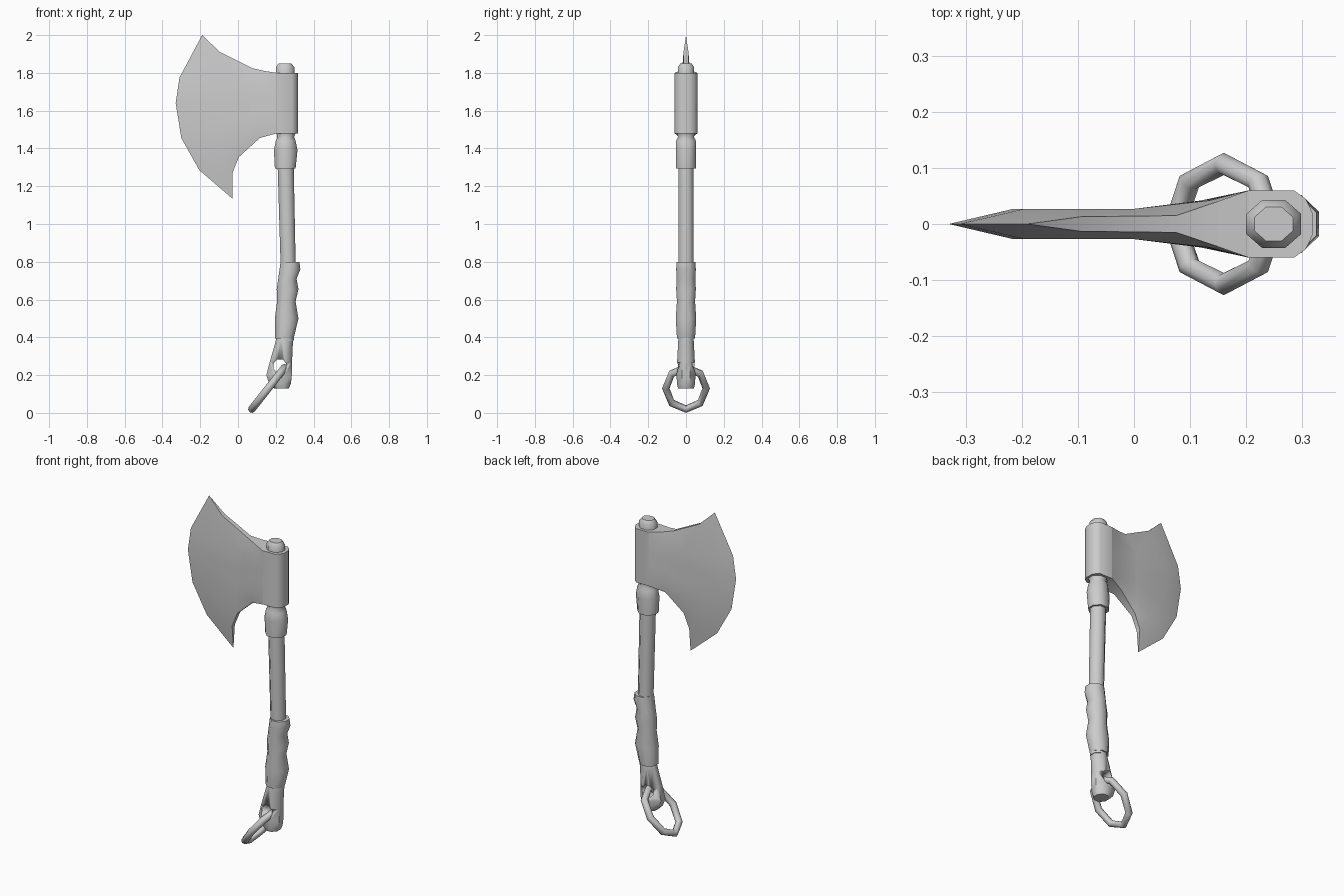
import bpy, bmesh, math
from mathutils import Vector

cube = bpy.data.objects.get("Cube")
if cube:
    bpy.data.objects.remove(cube, do_unlink=True)

grey = bpy.data.materials.new("plain grey")
grey.use_nodes = True
grey.diffuse_color = (0.6, 0.6, 0.6, 1)
grey.node_tree.nodes["Principled BSDF"].inputs["Base Color"].default_value = (0.6, 0.6, 0.6, 1)


def finish(name, bm, angle=50):
    bmesh.ops.remove_doubles(bm, verts=bm.verts, dist=0.0001)
    bmesh.ops.recalc_face_normals(bm, faces=bm.faces)
    mesh = bpy.data.meshes.new(name)
    bm.to_mesh(mesh)
    bm.free()
    obj = bpy.data.objects.new(name, mesh)
    bpy.context.collection.objects.link(obj)
    mesh.materials.append(grey)
    bpy.ops.object.select_all(action='DESELECT')
    obj.select_set(True)
    bpy.context.view_layer.objects.active = obj
    bpy.ops.object.shade_smooth_by_angle(angle=math.radians(angle))
    return obj


def bridge(bm, rings, closed=False):
    """Join successive loops of vertices with quads."""
    n = len(rings[0])
    pairs = list(zip(rings, rings[1:]))
    if closed:
        pairs.append((rings[-1], rings[0]))
    for a, b in pairs:
        for i in range(n):
            j = (i + 1) % n
            bm.faces.new((a[i], a[j], b[j], b[i]))


def loft(name, sections):
    """Eight-sided tube; each section is left x, right x, half depth, z."""
    bm = bmesh.new()
    rings = []
    for left, right, depth, z in sections:
        ring = []
        for i in range(8):
            a = math.radians(22.5 + 45 * i)
            k = 1 / math.cos(math.radians(22.5))
            ring.append(bm.verts.new(((left + right) / 2 + (right - left) / 2 * k * math.cos(a),
                                      depth * k * math.sin(a), z)))
        rings.append(ring)
    bridge(bm, rings)
    bm.faces.new(rings[0])
    bm.faces.new(rings[-1])
    return finish(name, bm)


# Wooden shaft, its rounded top and the leather wraps
loft("shaft", [(.215, .295, .04, .38), (.225, .305, .04, .80),
               (.21, .295, .04, 1.30), (.205, .295, .04, 1.48)])
loft("shaft_top", [(.20, .298, .043, 1.79), (.20, .298, .043, 1.83), (.215, .283, .03, 1.85)])
loft("upper_wrap", [(.195, .305, .053, 1.295), (.19, .315, .053, 1.39),
                    (.20, .305, .053, 1.44), (.21, .297, .042, 1.46), (.205, .305, .046, 1.48)])
loft("lower_wrap", [(.195, .295, .048, .395), (.195, .32, .054, .50), (.207, .305, .048, .59),
                    (.205, .32, .052, .655), (.213, .31, .05, .71), (.22, .33, .052, .76),
                    (.225, .325, .05, .80)])

# Flared butt with a hole bored from front to back
butt = loft("butt", [(.19, .27, .042, .13), (.165, .28, .048, .155), (.15, .285, .05, .20),
                     (.168, .286, .047, .27), (.205, .292, .04, .40)])
bm = bmesh.new()
rings = [[bm.verts.new((.222 + .036 * math.cos(i * math.pi / 4 + .39), y,
                        .248 + .038 * math.sin(i * math.pi / 4 + .39))) for i in range(8)]
         for y in (-.2, .2)]
bridge(bm, rings)
for ring in rings:
    bm.faces.new(ring)
cutter = finish("hole_cutter", bm)
cutter.hide_render = True
cutter.hide_viewport = True
cut = butt.modifiers.new("hole", 'BOOLEAN')
cut.operation = 'DIFFERENCE'
cut.solver = 'EXACT'
cut.object = cutter

# Hanging ring, tilted through the hole
bm = bmesh.new()
slope = Vector((.62, 0, .785))
side = Vector((0, 1, 0))
normal = slope.cross(side)
rings = []
for i in range(8):
    a = i * math.pi / 4
    centre = Vector((.16, 0, .13)) + slope * .14 * math.cos(a) + side * .107 * math.sin(a)
    out = slope * math.cos(a) + side * math.sin(a)
    rings.append([bm.verts.new(centre + .02 * (out * math.cos(t * math.pi / 4)
                                               + normal * math.sin(t * math.pi / 4)))
                  for t in range(8)])
bridge(bm, rings, closed=True)
finish("hanging_ring", bm)

# Metal collar around the shaft
bm = bmesh.new()
profile = [(.205, .06), (.285, .06), (.306, .045), (.318, .02)]
profile += [(x, -y) for x, y in reversed(profile)]
rings = [[bm.verts.new((x, y, z)) for x, y in profile] for z in (1.48, 1.80)]
bridge(bm, rings)
for ring in rings:
    bm.faces.new(ring)
finish("collar", bm)

# Blade: rows run from cutting edge to collar as x, z, half thickness
edge = [(-.19, 2.0), (-.31, 1.775), (-.33, 1.64), (-.30, 1.455), (-.205, 1.285), (-.03, 1.135)]
top = [(-.095, 1.91, .013), (.075, 1.825, .015), (.14, 1.81, .037), (.205, 1.80, .06)]
bottom = [(-.03, 1.27, .013), (.005, 1.355, .015), (.115, 1.455, .03), (.205, 1.48, .06)]
bevel_z = [0, 1.74, 1.63, 1.48, 1.36, 0]
thick = [.027, .027, .042, .06]
rows = []
for r, (ex, ez) in enumerate(edge):
    row = [(ex, ez, 0)]
    for c in range(4):
        t = r / 5
        x, z, h = (a + (b - a) * t for a, b in zip(top[c], bottom[c]))
        if 0 < r < 5:
            h = thick[c]
            if c == 0:
                x, z = ex + .115, bevel_z[r]
            elif c == 1:
                x = 0
        row.append((x, z, h))
    rows.append(row)

bm = bmesh.new()
faces = [[[bm.verts.new((x, s * h, z)) for x, z, h in row] for row in rows] for s in (-1, 1)]
for grid in faces:
    for a, b in zip(grid, grid[1:]):
        for i in range(4):
            bm.faces.new((a[i], a[i + 1], b[i + 1], b[i]))
for r in (0, -1):
    a, b = faces[0][r], faces[1][r]
    for i in range(4):
        bm.faces.new((a[i], a[i + 1], b[i + 1], b[i]))
finish("blade", bm, 40)
